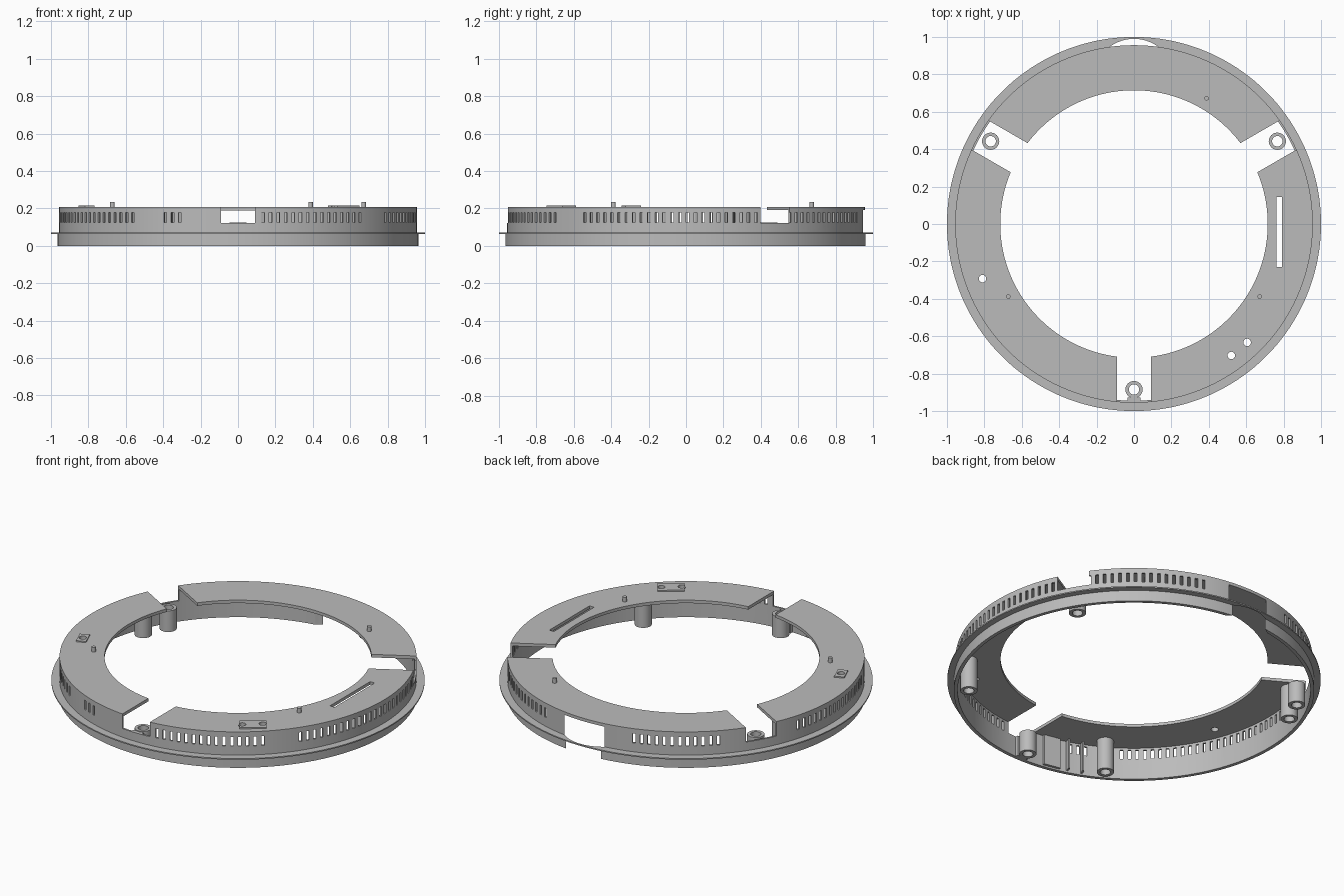
import bpy, bmesh, math
from mathutils import Matrix, Vector

if "Cube" in bpy.data.objects:
    bpy.data.objects.remove(bpy.data.objects["Cube"], do_unlink=True)

grey = bpy.data.materials.new("plain grey")
grey.use_nodes = True
colour = (0.5, 0.5, 0.5, 1)
grey.diffuse_color = colour
grey.node_tree.nodes["Principled BSDF"].inputs["Base Color"].default_value = colour


def make(name, bm):
    bmesh.ops.recalc_face_normals(bm, faces=bm.faces)
    mesh = bpy.data.meshes.new(name)
    bm.to_mesh(mesh)
    bm.free()
    mesh.materials.append(grey)
    ob = bpy.data.objects.new(name, mesh)
    bpy.context.collection.objects.link(ob)
    return ob


def polar(r, deg, z=0.0):
    a = math.radians(deg)
    return Vector((r * math.cos(a), r * math.sin(a), z))


def add_box(bm, centre, size, deg=0):
    m = (Matrix.Translation(centre) @ Matrix.Rotation(math.radians(deg), 4, 'Z')
         @ Matrix.Diagonal((*size, 1)))
    bmesh.ops.create_cube(bm, size=1, matrix=m)


def add_cylinder(bm, centre, r, z0, z1, n=32):
    m = Matrix.Translation((centre[0], centre[1], (z0 + z1) / 2))
    bmesh.ops.create_cone(bm, cap_ends=True, segments=n, radius1=r, radius2=r,
                          depth=z1 - z0, matrix=m)


def lathe(name, profile, n):
    bm = bmesh.new()
    rings = [[bm.verts.new(polar(r, 360 * i / n, z)) for r, z in profile] for i in range(n)]
    for i in range(n):
        a, b = rings[i], rings[(i + 1) % n]
        for j in range(len(profile)):
            k = (j + 1) % len(profile)
            bm.faces.new((a[j], b[j], b[k], a[k]))
    return make(name, bm)


def cut(ob, bm):
    cutter = make("cutter", bm)
    cutter.hide_render = True
    mod = ob.modifiers.new("cut", 'BOOLEAN')
    mod.operation, mod.solver, mod.object = 'DIFFERENCE', 'EXACT', cutter
    bpy.context.view_layer.objects.active = ob
    bpy.ops.object.modifier_apply(modifier=mod.name)
    bpy.data.objects.remove(cutter, do_unlink=True)


TOP, UNDER, SILL = 0.208, 0.19, 0.122
NOTCHES = (30, 150, 270)

# Ring body: skirt, flange, wall and top plate in one profile
body = lathe("ring_body", [
    (0.945, 0), (0.965, 0), (0.965, 0.064), (1, 0.064), (1, 0.071), (0.956, 0.071),
    (0.956, TOP), (0.715, TOP), (0.715, UNDER), (0.945, UNDER)], 180)

# Three radial notches through plate and upper wall
bm = bmesh.new()
for deg in NOTCHES:
    add_box(bm, polar(0.9, deg, SILL + 0.1), (0.6, 0.18, 0.2), deg)
cut(body, bm)

# Back opening, which leaves a thin outer strip of flange
bm = bmesh.new()
add_cylinder(bm, (0, 0.77), 0.22, -0.05, UNDER, 64)
cut(body, bm)

# Rows of ventilation slots
bm = bmesh.new()
for start, end in ((-82, -45), (-34.5, 24), (35.5, 73), (108, 136), (164, 235), (246, 252)):
    for i in range(int((end - start) / 2.5) + 1):
        deg = start + 2.5 * i
        add_box(bm, polar(0.95, deg, 0.151), (0.05, 0.016, 0.055), deg)
cut(body, bm)

# Raised pads on the plate, with through holes
pads = (("wide_pad", (0.565, -0.667), (0.145, 0.09), 36, ((0.52, -0.703), (0.605, -0.633))),
        ("small_pad", (-0.81, -0.292), (0.055, 0.09), 22, ((-0.81, -0.292),)))
body_holes = bmesh.new()
for name, (x, y), (w, d), deg, holes in pads:
    bm = bmesh.new()
    add_box(bm, (x, y, TOP + 0.003), (w, d, 0.008), deg)
    pad = make(name, bm)
    bm = bmesh.new()
    for hole in holes:
        add_cylinder(bm, hole, 0.02, 0.15, 0.3)
        add_cylinder(body_holes, hole, 0.02, 0.15, 0.3)
    cut(pad, bm)

# Long slot in the plate
add_box(body_holes, (0.777, -0.042, 0.2), (0.03, 0.375, 0.1))
cut(body, body_holes)

# Locating pegs on the plate
for i, deg in enumerate((-30, 60, 210)):
    bm = bmesh.new()
    add_cylinder(bm, polar(0.776, deg), 0.012, UNDER + 0.005, 0.235, 16)
    make(f"peg_{i + 1}", bm)


# Screw posts: open ones in the notches, taller ones under the plate
def post(name, deg, height):
    ob = lathe(name, [(0.028, 0), (0.046, 0), (0.046, height), (0.028, height)], 32)
    ob.location = polar(0.885, deg)


for i, deg in enumerate(NOTCHES):
    post(f"notch_post_{i + 1}", deg, SILL + 0.003)
for i, deg in enumerate((160, 240, 320)):
    post(f"plate_post_{i + 1}", deg, UNDER + 0.002)

# Web joining the front post to the wall
bm = bmesh.new()
add_box(bm, (0, -0.937, 0.06), (0.07, 0.02, 0.12))
make("post_web", bm)

# Inner backing plate and ribs beside the short slot row
bm = bmesh.new()
add_box(bm, polar(0.938, 258, 0.1), (0.016, 0.1, 0.18), 258)
make("backing_plate", bm)
for i, deg in enumerate((247.3, 252.3)):
    bm = bmesh.new()
    add_box(bm, polar(0.93, deg, 0.1), (0.035, 0.01, 0.18), deg)
    make(f"inner_rib_{i + 1}", bm)

# Smooth the round walls, keep edges sharp
bpy.ops.object.select_all(action='DESELECT')
for ob in bpy.context.collection.objects:
    if ob.type == 'MESH' and grey.name in ob.data.materials:
        ob.select_set(True)
        bpy.context.view_layer.objects.active = ob
bpy.ops.object.shade_smooth_by_angle(angle=math.radians(30))
